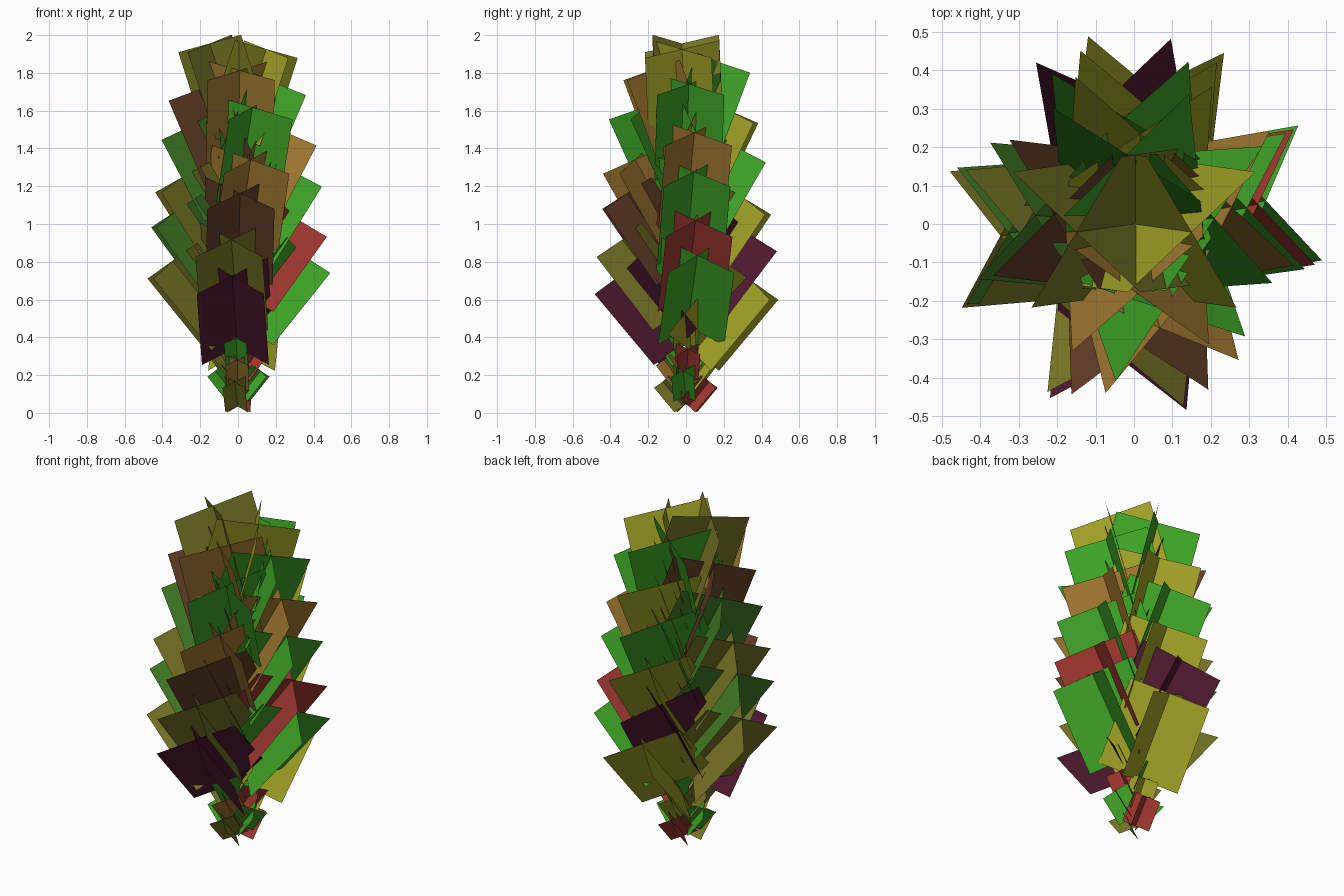
import bpy, random
from math import radians, cos, sin
from mathutils import Vector

if "Cube" in bpy.data.objects:
    bpy.data.objects.remove(bpy.data.objects["Cube"])

random.seed(4)

PALETTE = {
    "green": (0.05, 0.38, 0.02, 1), "dark_green": (0.06, 0.22, 0.02, 1),
    "yellow": (0.36, 0.36, 0.02, 1), "olive": (0.20, 0.19, 0.02, 1),
    "orange": (0.36, 0.19, 0.03, 1), "brown": (0.13, 0.05, 0.02, 1),
    "red": (0.36, 0.04, 0.03, 1), "purple": (0.08, 0.01, 0.03, 1),
}
MATS = {}
for key, col in PALETTE.items():
    MATS[key] = bpy.data.materials.new(key)
    MATS[key].diffuse_color = col


def leaf(name, r, az, z, el, length, half_w, depth, color):
    """Two flat cards crossing along the midrib, rooted at radius r and height z."""
    a, e = radians(az), radians(el)
    out = Vector((cos(a), sin(a), 0))
    up = Vector((0, 0, 1))
    along = (out * cos(e) + up * sin(e)) * length
    side = Vector((-sin(a), cos(a), 0))
    norm = up * cos(e) - out * sin(e)
    base = out * r + up * z
    verts, faces = [], []
    for s in (1, -1):
        half = side * half_w * s - norm * depth
        n = len(verts)
        verts += [base - half, base + half, base + half + along, base - half + along]
        faces.append((n, n + 1, n + 2, n + 3))
    mesh = bpy.data.meshes.new(name)
    mesh.from_pydata(verts, [], faces)
    mesh.materials.append(MATS[color])
    ob = bpy.data.objects.new(name, mesh)
    bpy.context.collection.objects.link(ob)


# Main leaves: opposite pairs, each pair turned a quarter from the last
COLUMNS = {
    "front": (270, 0, [-5, -6, 2, 14, 19, 3],
              ["purple", "olive", "brown", "orange", "green", "orange"],
              [.01, -.02, 0, -.05, 0, -.03]),
    "back": (90, 0, [-7, 10, -5, 5, -4, 6],
             ["yellow", "purple", "yellow", "green", "yellow", "green"],
             [-.02, .01, -.03, .01, -.02, .01]),
    "right": (0, 1, [10, 9, 8, 10, 4, -8],
              ["green", "red", "green", "orange", "green", "yellow"],
              [.01, -.03, 0, -.02, .01, -.03]),
    "left": (180, 1, [5, 4, 5, -5, -7, 8],
             ["olive", "dark_green", "olive", "dark_green", "brown", "olive"],
             [-.02, .02, -.03, .01, -.02, 0]),
}
for col, (az, first, turns, colors, lift) in COLUMNS.items():
    for k in range(6):
        i = 2 * k + first
        t = i / 11
        leaf(f"{col}_leaf_{k + 1}", .04 * (1 - t ** 3), az + turns[k],
             .34 + .1045 * i + lift[k], 50 + 22 * t ** 1.3, .49, .178, .15, colors[k])

# Small leaves: a sprout at the foot, then pairs up the core on the same quarter turns
SMALL = ["red", "green", "yellow", "olive", "green", "orange"]
for i in range(16):
    z = .035 + .055 * i if i < 5 else .255 + .1045 * (i - 4)
    for side in (0, 180):
        az = 90 * (i % 2) + 90 + side + random.uniform(-10, 10)
        leaf("sprout_leaf" if i < 5 else "core_leaf", .015, az, z,
             50 + 1.5 * i, .17, .06, .05, SMALL[(i + side // 60) % 6])

for m in bpy.data.materials:
    if m.users and not m.is_grease_pencil:
        m.use_nodes = True
        m.node_tree.nodes["Principled BSDF"].inputs["Base Color"].default_value = m.diffuse_color
